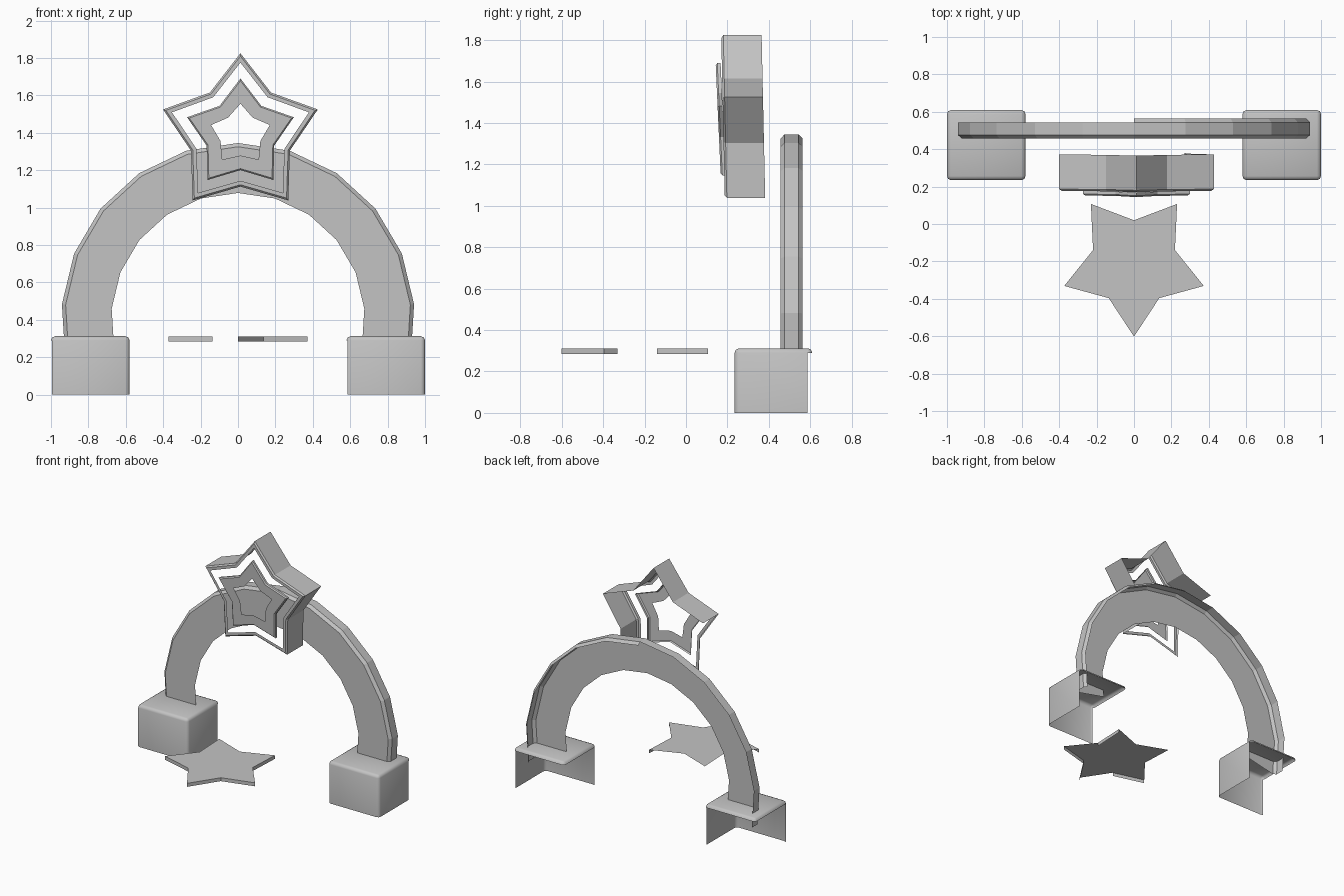
import bpy, bmesh
from math import sin, cos, pi, radians
from mathutils import Vector

if "Cube" in bpy.data.objects:
    bpy.data.objects.remove(bpy.data.objects["Cube"], do_unlink=True)

gray = bpy.data.materials.new("plain_gray")
gray.use_nodes = True
gray.diffuse_color = (0.55, 0.55, 0.55, 1)
gray.node_tree.nodes["Principled BSDF"].inputs["Base Color"].default_value = gray.diffuse_color


def finish(bm, name, centre, drop):
    """Turn faces away from the centre, drop the open sides, make the object."""
    centre = Vector(centre)
    bm.normal_update()
    for f in bm.faces:
        if f.normal.dot(f.calc_center_median() - centre) < 0:
            f.normal_flip()
    bm.normal_update()
    bmesh.ops.delete(bm, geom=[f for f in bm.faces if drop(f)], context='FACES')
    mesh = bpy.data.meshes.new(name)
    bm.to_mesh(mesh)
    bm.free()
    mesh.materials.append(gray)
    ob = bpy.data.objects.new(name, mesh)
    bpy.context.collection.objects.link(ob)
    return ob


def strips(bm, rows, closed):
    """Join neighbouring rows of points with quads; returns the vertex rows."""
    vs = [[bm.verts.new(p) for p in row] for row in rows]
    n = len(rows[0])
    for a, b in zip(vs, vs[1:]):
        for i in range(n if closed else n - 1):
            j = (i + 1) % n
            bm.faces.new((a[i], a[j], b[j], b[i]))
    return vs


def star(tip, notch):
    """Five-pointed outline with one tip straight up."""
    return [((tip, notch)[k % 2] * sin(k * pi / 5), (tip, notch)[k % 2] * cos(k * pi / 5))
            for k in range(10)]


# Two pedestal blocks, open at the back, bottom and one side
def block_open(f):
    n = f.normal
    return n.z < -0.5 or (n.z < 0.1 and n.y > 0.3) or (n.z < 0.3 and n.x < -0.8)


for name, x in (("left_block", 0.79), ("right_block", -0.79)):
    bm = bmesh.new()
    bmesh.ops.create_cube(bm, size=1)
    for v in bm.verts:
        v.co = (x + v.co.x * 0.42, 0.422 + v.co.y * 0.375, (v.co.z + 0.5) * 0.312)
    edges = [e for e in bm.edges if max(v.co.z for v in e.verts) > 0.1]
    bmesh.ops.bevel(bm, geom=edges, offset=0.022, segments=2, profile=0.5, affect='EDGES')
    ob = finish(bm, name, (x, 0.42, 0.15), block_open)
    for p in ob.data.polygons:
        p.use_smooth = True
    ob.data.set_sharp_from_angle(angle=radians(50))

# Arch: front plate and outer rim, with a rear chamfer on one half only
profile = [(0.678, 0.457), (0.925, 0.457), (0.945, 0.476), (0.945, 0.543), (0.925, 0.563)]
angles = [radians(90 + 17 * k) for k in range(-6, 7)]
bm = bmesh.new()
strips(bm, [[(r * cos(a), y, 0.4 + r * sin(a)) for a in angles] for r, y in profile], False)


def arch_open(f):
    c = f.calc_center_median()
    return c.y > 0.545 and c.x < 0


finish(bm, "arch", (0, 0.51, 0.4), arch_open)


# Hanging stars: ring face, chamfered rim and partial side walls
def hanging_star(name, tip, notch, hole, y, depth, bevel, tilt):
    cx, cz = 0.013, 1.39
    inset = 1 - bevel / notch
    outline = star(tip, notch)

    def row(points, scale, back):
        return [(cx + px * scale, y + back + tilt * (tip - pz * scale), cz + pz * scale)
                for px, pz in points]

    bm = bmesh.new()
    strips(bm, [row(hole, 1, 0), row(outline, inset, 0),
                row(outline, 1, bevel), row(outline, 1, depth)], True)

    def side_open(f):
        n = f.normal
        return abs(n.y) < 0.3 and n.z < 0.1 and n.x < 0.7

    finish(bm, name, (cx, y + 0.15, cz), side_open)


hanging_star("outer_star", 0.435, 0.278, star(0.385, 0.247), 0.170, 0.195, 0.010, 0.022)
hanging_star("inner_star", 0.300, 0.190, star(0.165, 0.112), 0.143, 0.024, 0.008, 0.045)

# Flat star plate in front, its tip pointing forwards, open below and behind
outline = star(0.392, 0.23)
bm = bmesh.new()
top = strips(bm, [[(px, -0.21 - py, z) for px, py in outline] for z in (0.31, 0.284)], True)[0]
bm.faces.new(top)
finish(bm, "floor_star", (0, -0.21, 0.2),
       lambda f: f.normal.z < 0.5 and 0.55 * f.normal.x - 0.83 * f.normal.y < 0)
